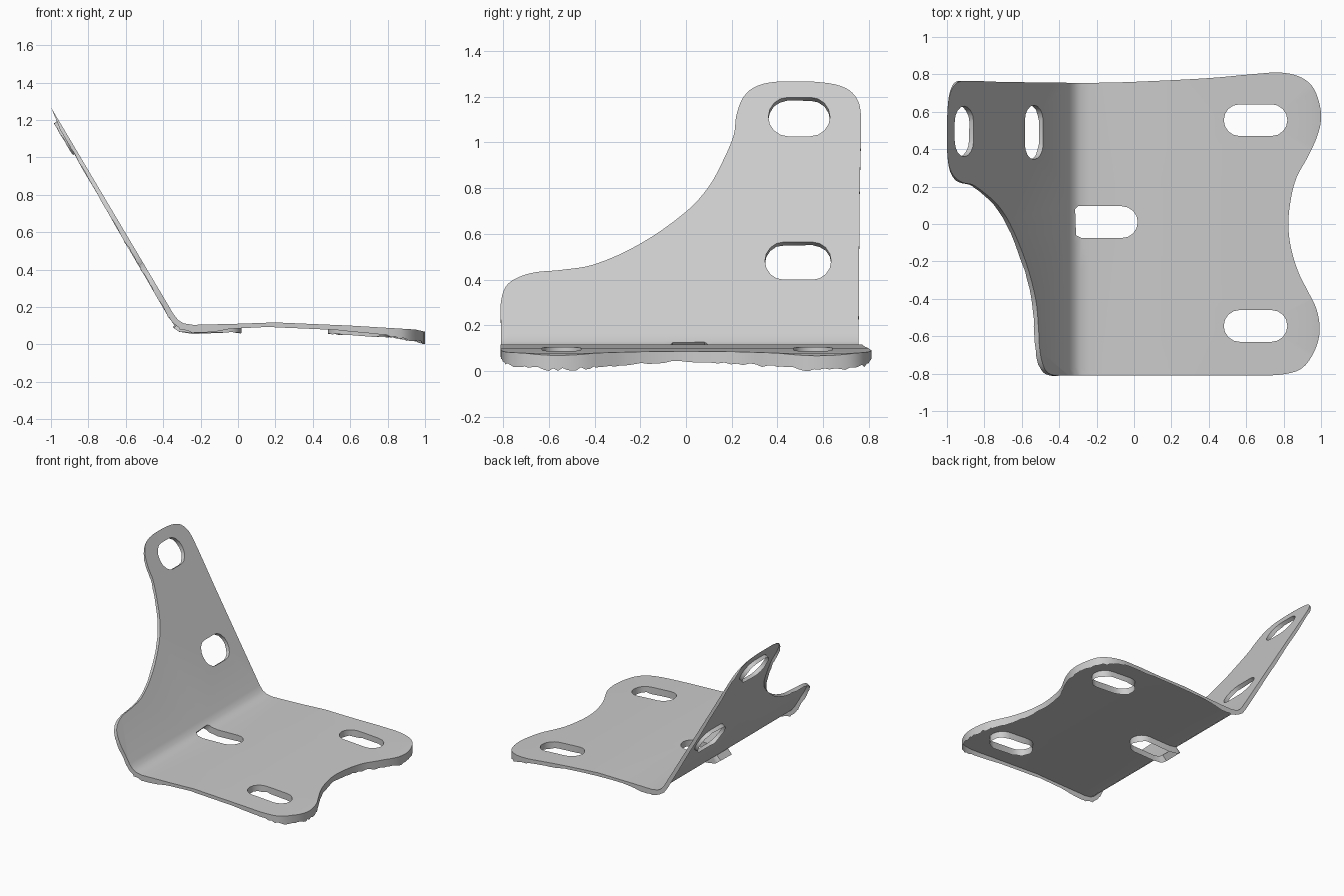
import bpy, bmesh, math, random
from mathutils import Vector
from mathutils.geometry import interpolate_bezier

random.seed(4)
cube = bpy.data.objects.get("Cube")
if cube:
    bpy.data.objects.remove(cube)

# Side profile of the bent sheet, as (x, z)
PROFILE = [(-1, 1.27), (-0.345, 0.165), (-0.32, 0.133), (-0.29, 0.115), (-0.24, 0.107),
           (0, 0.113), (0.2, 0.12), (0.6, 0.103), (0.95, 0.082), (1, 0.07)]
# Depth of the hanging outer rim along x
RIM = [(-1, 0), (-0.93, 0.02), (-0.4, 0.03), (-0.2, 0.045), (0, 0.025), (0.45, 0.025),
       (0.75, 0.035), (0.9, 0.06), (1, 0.065)]
HOLE_RIM = 0.05
LEAN = math.atan2(1.105, 0.655)


def lookup(table, t):
    """Piecewise linear interpolation."""
    for (a, u), (b, v) in zip(table, table[1:]):
        if t <= b:
            return u + (v - u) * (max(t, a) - a) / (b - a)
    return table[-1][1]


def on_upright(y, z):
    """Plan position of a point given on the leaning wall."""
    return Vector((-1 + (1.27 - z) / math.tan(LEAN), y, 0))


def smooth_loop(pts, steps=4):
    """Round off a closed loop of points."""
    n, out = len(pts), []
    tangent = [(pts[(i + 1) % n] - pts[i - 1]).normalized() for i in range(n)]
    for i in range(n):
        j = (i + 1) % n
        reach = (pts[j] - pts[i]).length / 3
        out += interpolate_bezier(pts[i], pts[i] + tangent[i] * reach,
                                  pts[j] - tangent[j] * reach, pts[j], steps + 1)[:-1]
    return out


def slot(cu, cv, length, width):
    """Stadium outline as (u, v) pairs."""
    r, pts = width / 2, []
    for side in (1, -1):
        for k in range(9):
            a = math.pi * (k / 8 - 0.5)
            pts.append((cu + side * (length / 2 - r + r * math.cos(a)),
                        cv + side * r * math.sin(a)))
    return pts


# Outline: leaning wall, then base plate
wall = [(-0.81, 0.14), (-0.81, 0.22), (-0.81, 0.3), (-0.79, 0.37), (-0.74, 0.41),
        (-0.66, 0.435), (-0.55, 0.445), (-0.4, 0.47), (-0.2, 0.56), (0, 0.7), (0.1, 0.81),
        (0.17, 0.94), (0.21, 1.04), (0.22, 1.12), (0.25, 1.2), (0.31, 1.25), (0.42, 1.27),
        (0.6, 1.265), (0.7, 1.24), (0.75, 1.19), (0.765, 1.12), (0.76, 0.8), (0.755, 0.16)]
plate = [(-0.2, 0.755), (0, 0.76), (0.4, 0.78), (0.68, 0.805), (0.78, 0.81), (0.88, 0.79),
         (0.95, 0.74), (0.99, 0.65), (1, 0.56), (0.98, 0.47), (0.93, 0.36), (0.87, 0.25),
         (0.84, 0.14), (0.825, 0), (0.84, -0.13), (0.88, -0.26), (0.93, -0.36),
         (0.97, -0.44), (0.99, -0.52), (0.99, -0.6), (0.96, -0.69), (0.9, -0.77),
         (0.82, -0.8), (0.7, -0.81), (0, -0.81), (-0.2, -0.81)]
outline = smooth_loop([on_upright(*p) for p in wall] + [Vector((*p, 0)) for p in plate])

# Slotted holes: two in the base, a squarer one at the bend, two in the wall
holes = [[Vector((*p, 0)) for p in slot(0.65, y, 0.34, 0.17)] for y in (0.555, -0.545)]
middle = [p for p in slot(-0.15, 0.01, 0.34, 0.17) if p[0] > -0.2]
middle += [(-0.3, 0.095), (-0.315, 0.08), (-0.31, -0.06), (-0.28, -0.075)]
holes.append([Vector((*p, 0)) for p in middle])
holes.append([on_upright(*p) for p in slot(0.495, 1.115, 0.27, 0.17)])
holes.append([on_upright(*p) for p in slot(0.49, 0.485, 0.29, 0.165)])

# Flat sheet with holes
bm = bmesh.new()
is_hole = bm.edges.layers.int.new("hole")
for index, loop in enumerate([outline] + holes):
    verts = [bm.verts.new(p) for p in loop]
    for a, b in zip(verts, verts[1:] + verts[:1]):
        bm.edges.new((a, b))[is_hole] = int(index > 0)
bmesh.ops.triangle_fill(bm, use_beauty=True, use_dissolve=False, edges=bm.edges[:],
                        normal=(0, 0, 1))

# Cut across the sheet so it can bend
for x, _ in PROFILE[1:-1]:
    bmesh.ops.bisect_plane(bm, geom=bm.verts[:] + bm.edges[:] + bm.faces[:],
                           plane_co=(x, 0, 0), plane_no=(1, 0, 0), dist=0.0005)
bmesh.ops.recalc_face_normals(bm, faces=bm.faces[:])
if sum(f.normal.z for f in bm.faces) < 0:
    bmesh.ops.reverse_faces(bm, faces=bm.faces[:])

# Bend
for v in bm.verts:
    v.co.z = lookup(PROFILE, v.co.x)

# Hang a thin, slightly uneven rim from every edge
border = [e for e in bm.edges if e.is_boundary]
hole_verts = {v.co.copy().freeze() for e in border if e[is_hole] for v in e.verts}
new = bmesh.ops.extrude_edge_only(bm, edges=border)["geom"]
for v in [g for g in new if isinstance(g, bmesh.types.BMVert)]:
    x = v.co.x
    in_hole = v.co.copy().freeze() in hole_verts
    depth = HOLE_RIM if in_hole else lookup(RIM, x)
    if in_hole and x < -0.4:
        depth = 0.03
    lean = LEAN * min(1, max(0, (-0.24 - x) / 0.1))
    inward = Vector((-math.sin(lean), 0, -math.cos(lean)))
    v.co += inward * depth * random.uniform(0.85, 1.07)
    v.co.z = max(v.co.z, 0)
    v.co.x = max(v.co.x, -1)

# Stand exactly on the ground
low = min(v.co.z for v in bm.verts)
for v in bm.verts:
    v.co.z -= low

mesh = bpy.data.meshes.new("bracket_sheet")
bm.to_mesh(mesh)
bm.free()
bracket = bpy.data.objects.new("bracket_sheet", mesh)
bpy.context.collection.objects.link(bracket)

# Plain grey metal
grey = bpy.data.materials.new("plain_grey")
grey.use_nodes = True
colour = (0.6, 0.6, 0.6, 1)
grey.diffuse_color = colour
grey.node_tree.nodes["Principled BSDF"].inputs["Base Color"].default_value = colour
mesh.materials.append(grey)

bpy.ops.object.select_all(action="DESELECT")
bracket.select_set(True)
bpy.context.view_layer.objects.active = bracket
bpy.ops.object.shade_smooth_by_angle(angle=math.radians(40))
